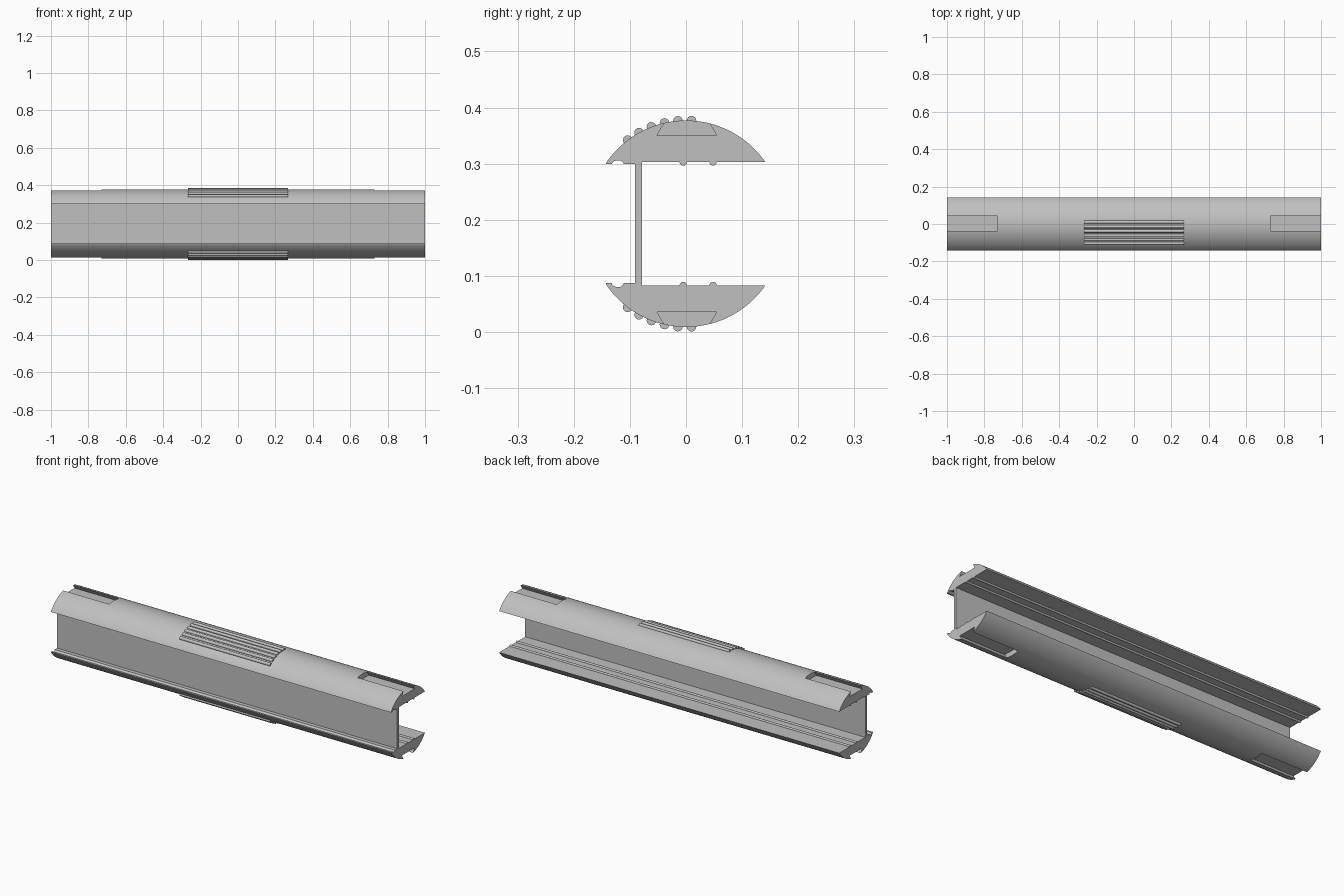
import bpy, bmesh, math

cube = bpy.data.objects.get("Cube")
if cube:
    bpy.data.objects.remove(cube, do_unlink=True)

MID = 0.193                 # height of the mirror plane between the two caps
R, CZ = 0.172, 0.205        # radius and centre height of the upper crown

grey = bpy.data.materials.new("light grey")
grey.use_nodes = True
colour = (0.53, 0.53, 0.53, 1)
grey.diffuse_color = colour
grey.node_tree.nodes["Principled BSDF"].inputs["Base Color"].default_value = colour


def flip(points):
    """Mirror a (y, z) outline to the lower half."""
    return [(y, 2 * MID - z) for y, z in reversed(points)]


def arc(cy, cz, ry, rz, start, end, steps):
    """Points on an elliptical arc, angles in degrees."""
    angles = [math.radians(start + (end - start) * i / steps) for i in range(steps + 1)]
    return [(cy + ry * math.cos(a), cz + rz * math.sin(a)) for a in angles]


def extrude(name, outline, x0, x1):
    """Sweep a (y, z) outline along x into a closed solid."""
    bm = bmesh.new()
    face = bm.faces.new([bm.verts.new((x0, y, z)) for y, z in outline])
    result = bmesh.ops.extrude_face_region(bm, geom=[face])
    moved = [v for v in result["geom"] if isinstance(v, bmesh.types.BMVert)]
    bmesh.ops.translate(bm, vec=(x1 - x0, 0, 0), verts=moved)
    bmesh.ops.recalc_face_normals(bm, faces=bm.faces[:])
    mesh = bpy.data.meshes.new(name)
    bm.to_mesh(mesh)
    bm.free()
    mesh.materials.append(grey)
    obj = bpy.data.objects.new(name, mesh)
    bpy.context.collection.objects.link(obj)
    return obj


def activate(obj):
    bpy.ops.object.select_all(action="DESELECT")
    obj.select_set(True)
    bpy.context.view_layer.objects.active = obj


def smooth(obj):
    activate(obj)
    bpy.ops.object.shade_smooth_by_angle(angle=math.radians(30))


# Channel profile: lip with groove, curved crown, underside with two small beads
upper = [(-0.091, 0.299)]
upper += arc(-0.1215, 0.299, 0.0105, 0.007, 0, 180, 8)
upper.append((-0.143, 0.299))
upper += arc(0, CZ, R, R, 145, 34.7, 56)
for y in (0.048, -0.005):
    upper += arc(y, 0.303, 0.0065, 0.0065, 0, -180, 8)
upper.append((-0.078, 0.303))
body = extrude("channel_body", upper + flip(upper), -1, 1)

# Dovetail slots at both ends of both crowns
slot = [(-0.052, 0.35), (0.055, 0.35), (0.030, 0.392), (-0.027, 0.392)]
for outline in (slot, flip(slot)):
    for x0, x1 in ((-1.1, -0.73), (0.73, 1.1)):
        cutter = extrude("slot_cutter", outline, x0, x1)
        cutter.hide_render = True
        cut = body.modifiers.new("slot", "BOOLEAN")
        cut.operation = "DIFFERENCE"
        cut.solver = "EXACT"
        cut.object = cutter
        activate(body)
        bpy.ops.object.modifier_apply(modifier=cut.name)
        bpy.data.objects.remove(cutter, do_unlink=True)
smooth(body)

# Grip ribs following the front half of each crown
for i in range(6):
    a = math.radians(86.7 + 8.1 * i)
    rib = arc(R * math.cos(a), CZ + R * math.sin(a), 0.0085, 0.0085, 0, 337.5, 15)
    smooth(extrude(f"upper_grip_rib_{i + 1}", rib, -0.266, 0.266))
    smooth(extrude(f"lower_grip_rib_{i + 1}", flip(rib), -0.266, 0.266))
